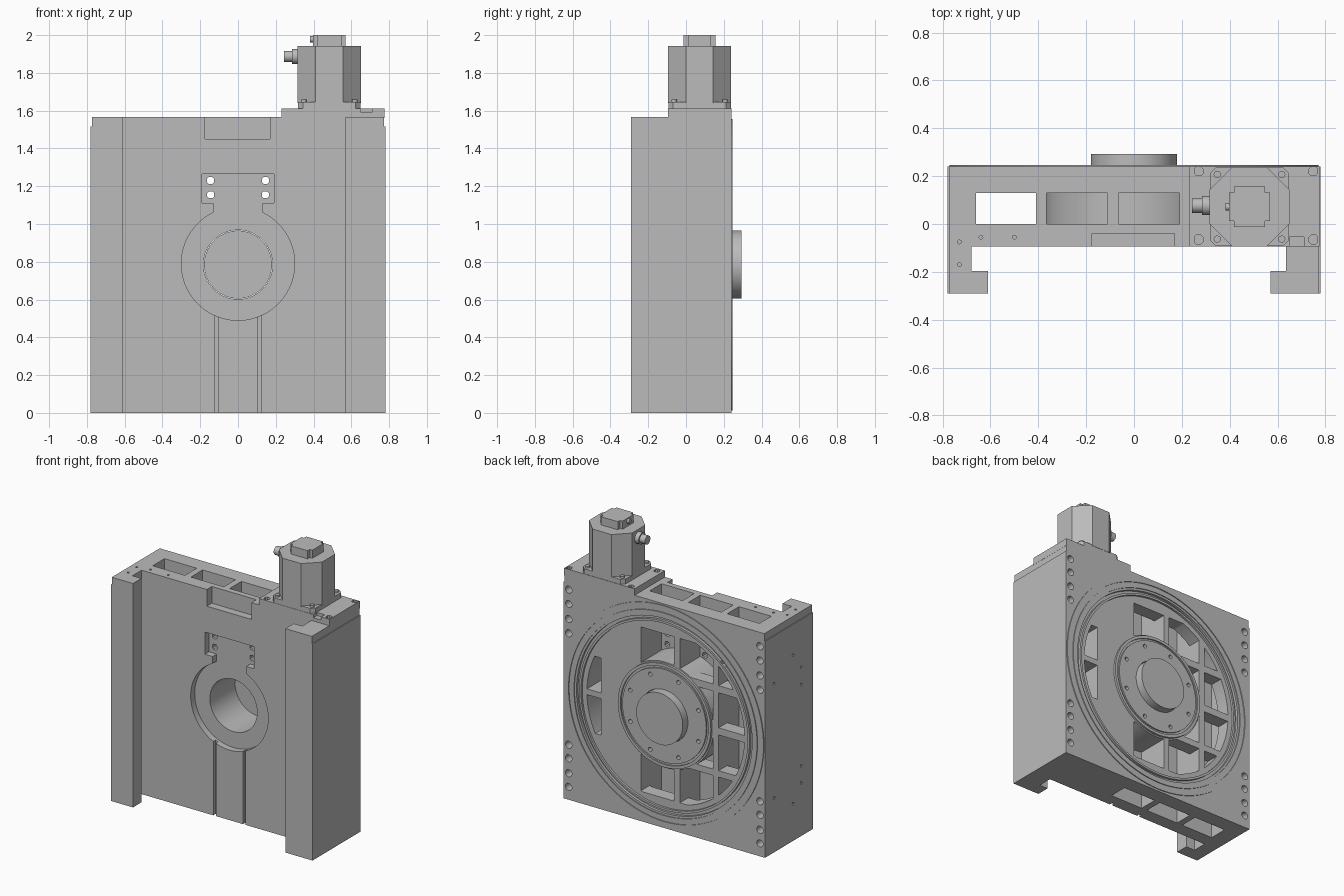
import bpy, bmesh, math

if "Cube" in bpy.data.objects:
    bpy.data.objects.remove(bpy.data.objects["Cube"])

mat = bpy.data.materials.new("machine grey")
mat.diffuse_color = (0.5, 0.5, 0.5, 1)
mat.use_nodes = True
mat.node_tree.nodes["Principled BSDF"].inputs["Base Color"].default_value = mat.diffuse_color
CZ = 0.785  # height of the main axis


def prism(name, pts, axis, lo, hi):
    """Extrude a 2D outline along an axis: z uses (x,y), y uses (x,z), x uses (y,z)."""
    place = {"z": lambda a, b, t: (a, b, t),
             "y": lambda a, b, t: (a, t, b),
             "x": lambda a, b, t: (t, a, b)}[axis]
    bm = bmesh.new()
    v0 = [bm.verts.new(place(a, b, lo)) for a, b in pts]
    v1 = [bm.verts.new(place(a, b, hi)) for a, b in pts]
    bm.faces.new(v0)
    bm.faces.new(v1)
    n = len(pts)
    for i in range(n):
        j = (i + 1) % n
        bm.faces.new((v0[i], v0[j], v1[j], v1[i]))
    bmesh.ops.recalc_face_normals(bm, faces=bm.faces[:])
    me = bpy.data.meshes.new(name)
    bm.to_mesh(me)
    bm.free()
    me.materials.append(mat)
    ob = bpy.data.objects.new(name, me)
    bpy.context.collection.objects.link(ob)
    return ob


def box(name, x0, x1, y0, y1, z0, z1):
    return prism(name, [(x0, y0), (x1, y0), (x1, y1), (x0, y1)], "z", z0, z1)


def cyl(name, a, b, r, axis, lo, hi, n=24):
    pts = [(a + r * math.cos(2 * math.pi * i / n), b + r * math.sin(2 * math.pi * i / n)) for i in range(n)]
    return prism(name, pts, axis, lo, hi)


def boolean(ob, tool, op="DIFFERENCE"):
    """Apply one boolean and discard the tool."""
    m = ob.modifiers.new("cut", "BOOLEAN")
    m.operation, m.object, m.solver = op, tool, "EXACT"
    bpy.context.view_layer.objects.active = ob
    bpy.ops.object.modifier_apply(modifier=m.name)
    bpy.data.objects.remove(tool, do_unlink=True)
    return ob


def ring(name, r0, r1, y0, y1):
    return boolean(cyl(name, 0, CZ, r1, "y", y0, y1, 96),
                   cyl("cutter", 0, CZ, r0, "y", y0 - 0.1, y1 + 0.1, 96))


def chamfered(cx, cy, h, c):
    q = [(h, -h + c), (h, h - c), (h - c, h), (-h + c, h), (-h, h - c), (-h, -h + c), (-h + c, -h), (h - c, -h)]
    return [(cx + a, cy + b) for a, b in q]


# housing with two hooked guide legs on the front
body = prism("housing", [
    (-0.78, 0.24), (-0.78, -0.29), (-0.61, -0.29), (-0.61, -0.197), (-0.68, -0.197), (-0.68, -0.095),
    (0.635, -0.095), (0.635, -0.197), (0.57, -0.197), (0.57, -0.29), (0.78, -0.29), (0.78, 0.24)], "z", 0, 1.567)

# vertical channels, kept clear of the central boss
columns = [(-0.66, -0.41), (-0.365, -0.11), (-0.065, 0.19)]
for x0, x1 in columns:
    c = box("cutter", x0, x1, 0, 0.13, -0.1, 1.7)
    boolean(body, boolean(c, cyl("cutter", 0, CZ, 0.37, "y", -0.2, 0.4, 96)))

# recessed rear annulus and seal grooves
boolean(body, ring("cutter", 0.36, 0.645, 0.225, 0.3))
boolean(body, ring("cutter", 0.66, 0.68, 0.222, 0.3))
boolean(body, ring("cutter", 0.325, 0.34, 0.23, 0.3))

# rear windows between the ribs, trimmed to the annulus
rows = [(0.2, 0.46), (0.505, 0.755), (0.805, 1.05), (1.10, 1.35)]
windows = [(i, c, r) for i, c in enumerate(columns) for r in rows]
windows += [(3, (0.5, 0.65), (0.51, 0.765)), (3, (0.5, 0.65), (0.805, 1.05))]
for i, (x0, x1), (z0, z1) in windows:
    if i == 2 and 0.5 < z0 < 1:
        continue
    c = box("cutter", x0, x1, 0.002, 0.3, z0, z1)
    boolean(c, cyl("cutter", 0, CZ, 0.61, "y", -0.2, 0.4, 96), "INTERSECT")
    boolean(c, cyl("cutter", 0, CZ, 0.37, "y", -0.2, 0.4, 96))
    boolean(body, c)

# keyhole recess, bore and top pocket on the front
arc0 = math.asin(0.13 / 0.3)
key = [(0.3 * math.sin(arc0 + (2 * math.pi - 2 * arc0) * i / 64),
        CZ + 0.005 + 0.3 * math.cos(arc0 + (2 * math.pi - 2 * arc0) * i / 64)) for i in range(65)]
key += [(-0.13, 1.11), (-0.19, 1.11), (-0.19, 1.265), (0.19, 1.265), (0.19, 1.11), (0.13, 1.11)]
boolean(body, prism("cutter", key, "y", -0.2, -0.05))
boolean(body, cyl("cutter", 0, CZ, 0.183, "y", -0.2, 0.3, 64))
boolean(body, box("cutter", -0.175, 0.17, -0.2, -0.04, 1.45, 1.7))
for s in (-1, 1):
    # coolant slots below the recess, and slim step at the upper side edges
    boolean(body, box("cutter", s * 0.115 - 0.01, s * 0.115 + 0.01, -0.2, -0.07, -0.1, 0.55))
    boolean(body, box("cutter", s * 0.8 - 0.026, s * 0.8 + 0.026, -0.4, 0.4, 1.515, 1.7))
    for z in (1.155, 1.23):
        boolean(body, prism("cutter", chamfered(s * 0.145, z, 0.018, 0.008), "y", -0.2, 0.01))
    # rear mounting holes
    for z in (0.09, 0.185, 0.29, 0.385, 1.165, 1.265, 1.37, 1.47):
        boolean(body, cyl("cutter", s * 0.74, z, 0.025, "y", 0.18, 0.3, 16))

# small tapped holes: left side, top and boss bolt circle
for y, z in ((-0.07, 1.3), (-0.16, 1.18), (0.14, 1.18), (-0.16, 1.06),
             (-0.16, 0.49), (-0.16, 0.37), (0.14, 0.38), (-0.07, 0.26)):
    boolean(body, cyl("cutter", y, z, 0.01, "x", -0.9, -0.74, 10))
for x, y in ((-0.73, -0.075), (-0.73, -0.17), (-0.64, -0.055), (-0.5, -0.055)):
    boolean(body, cyl("cutter", x, y, 0.008, "z", 1.53, 1.7, 10))
for i in range(8):
    a = math.pi * (i + 0.5) / 4
    boolean(body, cyl("cutter", 0.285 * math.cos(a), CZ + 0.285 * math.sin(a), 0.014, "y", 0.2, 0.3, 12))

# raised seal ring and closed hub on the rear
lip = ring("seal_ring", 0.695, 0.772, 0.23, 0.246)
boolean(lip, ring("cutter", 0.722, 0.737, 0.236, 0.3))
cyl("hub", 0, CZ, 0.18, "y", 0.225, 0.293, 64)

# motor mounting plate with corner slots and a front notch
plate = box("motor_plate", 0.23, 0.775, -0.095, 0.24, 1.56, 1.612)
boolean(plate, box("cutter", 0.65, 0.71, -0.2, -0.055, 1.59, 1.7))
for x in (0.27, 0.75):
    for y in (-0.065, 0.22):
        boolean(plate, prism("cutter", chamfered(x, y, 0.018, 0.008), "z", 1.585, 1.7))

# motor: flange, octagonal body, notched cap
MX, MY = 0.483, 0.072
prism("motor_flange", chamfered(MX, MY, 0.165, 0.025), "z", 1.605, 1.647)
prism("motor_body", chamfered(MX, MY, 0.167, 0.095), "z", 1.64, 1.943)
cap = [(0.085, -0.06), (0.085, 0.06), (0.065, 0.06), (0.065, 0.085), (-0.065, 0.085), (-0.065, 0.06),
       (-0.085, 0.06), (-0.085, -0.06), (-0.065, -0.06), (-0.065, -0.085), (0.065, -0.085), (0.065, -0.06)]
prism("motor_cap", [(MX + a, MY + b) for a, b in cap], "z", 1.935, 2.0)
for sx in (-1, 1):
    for sy in (-1, 1):
        cyl("flange_bolt", MX + sx * 0.135, MY + sy * 0.135, 0.015, "z", 1.64, 1.66, 12)

# side connectors
cyl("connector_base", MY + 0.005, 1.887, 0.04, "x", 0.285, 0.33, 24)
cyl("connector_tip", MY + 0.005, 1.887, 0.03, "x", 0.243, 0.29, 24)
cyl("cap_plug", MY, 1.978, 0.016, "x", 0.382, 0.405, 16)

# smooth the round walls, keep edges crisp
for ob in bpy.context.scene.objects:
    ob.select_set(True)
bpy.context.view_layer.objects.active = body
bpy.ops.object.shade_smooth_by_angle(angle=math.radians(25))
